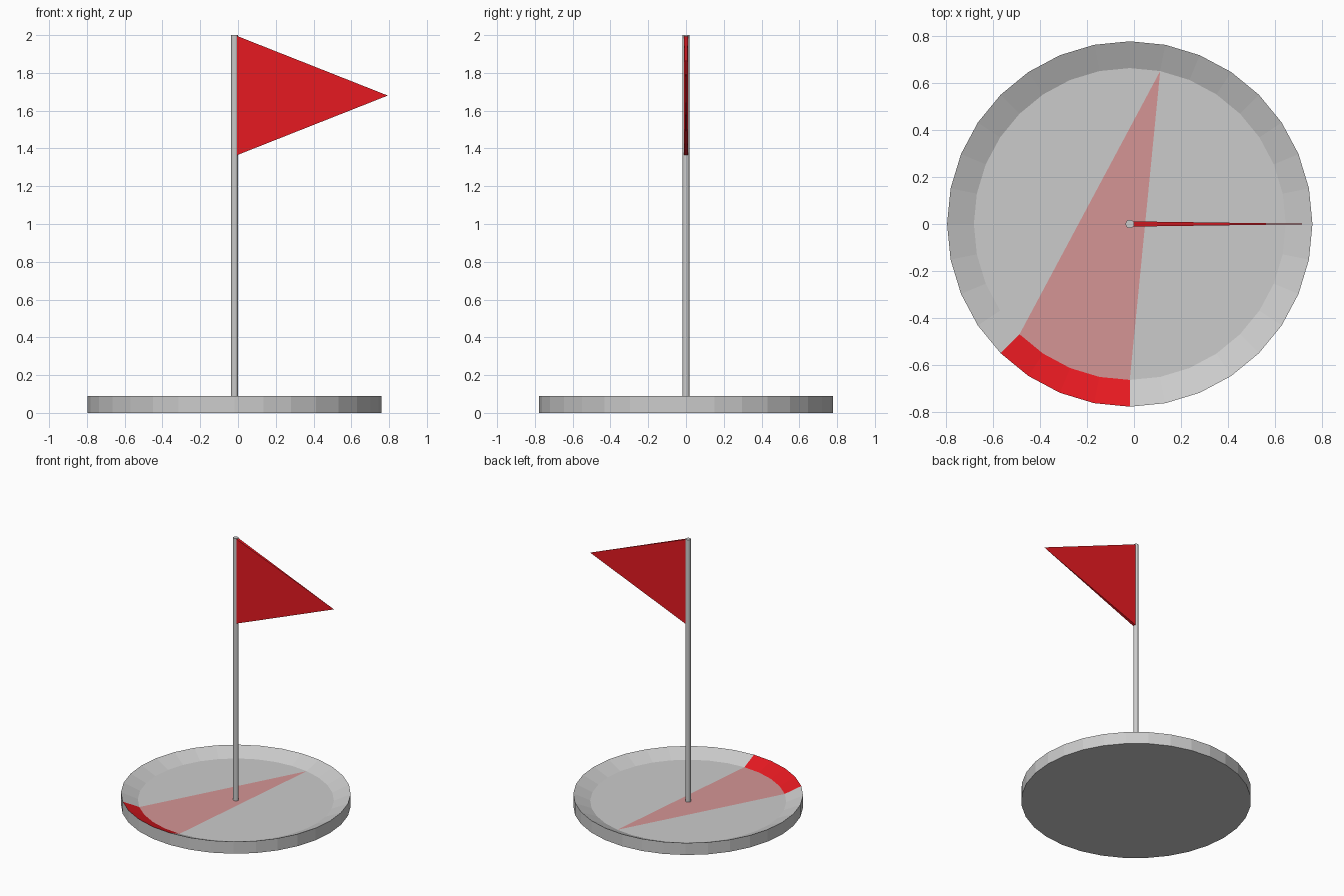
import bpy, bmesh, math
from mathutils import Vector

if "Cube" in bpy.data.objects:
    bpy.data.objects.remove(bpy.data.objects["Cube"])

CX = -0.018      # axis of base and pole
SIDES = 32
FLOOR_Z = 0.04


def material(name, color):
    mat = bpy.data.materials.new(name)
    mat.diffuse_color = (*color, 1)
    mat.use_nodes = True
    mat.node_tree.nodes["Principled BSDF"].inputs["Base Color"].default_value = mat.diffuse_color
    return mat


def add_object(name, bm, mats=()):
    bmesh.ops.recalc_face_normals(bm, faces=bm.faces)
    mesh = bpy.data.meshes.new(name)
    bm.to_mesh(mesh)
    bm.free()
    for mat in mats:
        mesh.materials.append(mat)
    obj = bpy.data.objects.new(name, mesh)
    bpy.context.collection.objects.link(obj)
    return obj


grey = material("grey", (0.6, 0.6, 0.6))
red = material("red", (0.8, 0.01, 0.015))
faded_red = material("faded_red", (0.66, 0.3, 0.3))


# Dished base: bottom, outer wall, sloping rim and sunken floor
def ring(bm, radius, z):
    return [bm.verts.new((CX + radius * math.cos(a), radius * math.sin(a), z))
            for a in (2 * math.pi * i / SIDES for i in range(SIDES))]


bm = bmesh.new()
bottom, top, floor = ring(bm, 0.778, 0), ring(bm, 0.778, 0.09), ring(bm, 0.664, FLOOR_Z)
bm.faces.new(bottom[::-1])
painted = range(20, 24)          # red stretch of the rim at front left
for i in range(SIDES):
    j = (i + 1) % SIDES
    bm.faces.new((bottom[i], bottom[j], top[j], top[i]))
    rim = bm.faces.new((top[i], top[j], floor[j], floor[i]))
    rim.material_index = 1 if i in painted else 0

# Floor fans out from one rear point, with a faded wedge to the red rim
apex = 7
for k in range(1, SIDES - 1):
    i = (apex + k) % SIDES
    tri = bm.faces.new((floor[apex], floor[i], floor[(i + 1) % SIDES]))
    tri.material_index = 2 if i in painted else 0
add_object("base", bm, (grey, red, faded_red))

# Pole standing on the dish floor
bm = bmesh.new()
bmesh.ops.create_cone(bm, cap_ends=True, segments=16, radius1=0.018,
                      radius2=0.018, depth=2 - FLOOR_Z)
bmesh.ops.translate(bm, verts=bm.verts, vec=(CX, 0, (2 + FLOOR_Z) / 2))
add_object("pole", bm)

# Pennant: a thin pyramid tapering to its tip
bm = bmesh.new()
corners = [bm.verts.new((-0.004, y, z)) for y, z in
           ((-0.011, 1.365), (0.011, 1.365), (0.011, 1.995), (-0.011, 1.995))]
tip = bm.verts.new(Vector((0.793, 0, 1.68)))
bm.faces.new(corners)
for i in range(4):
    bm.faces.new((corners[i], corners[(i + 1) % 4], tip))
add_object("flag", bm, (red,))
